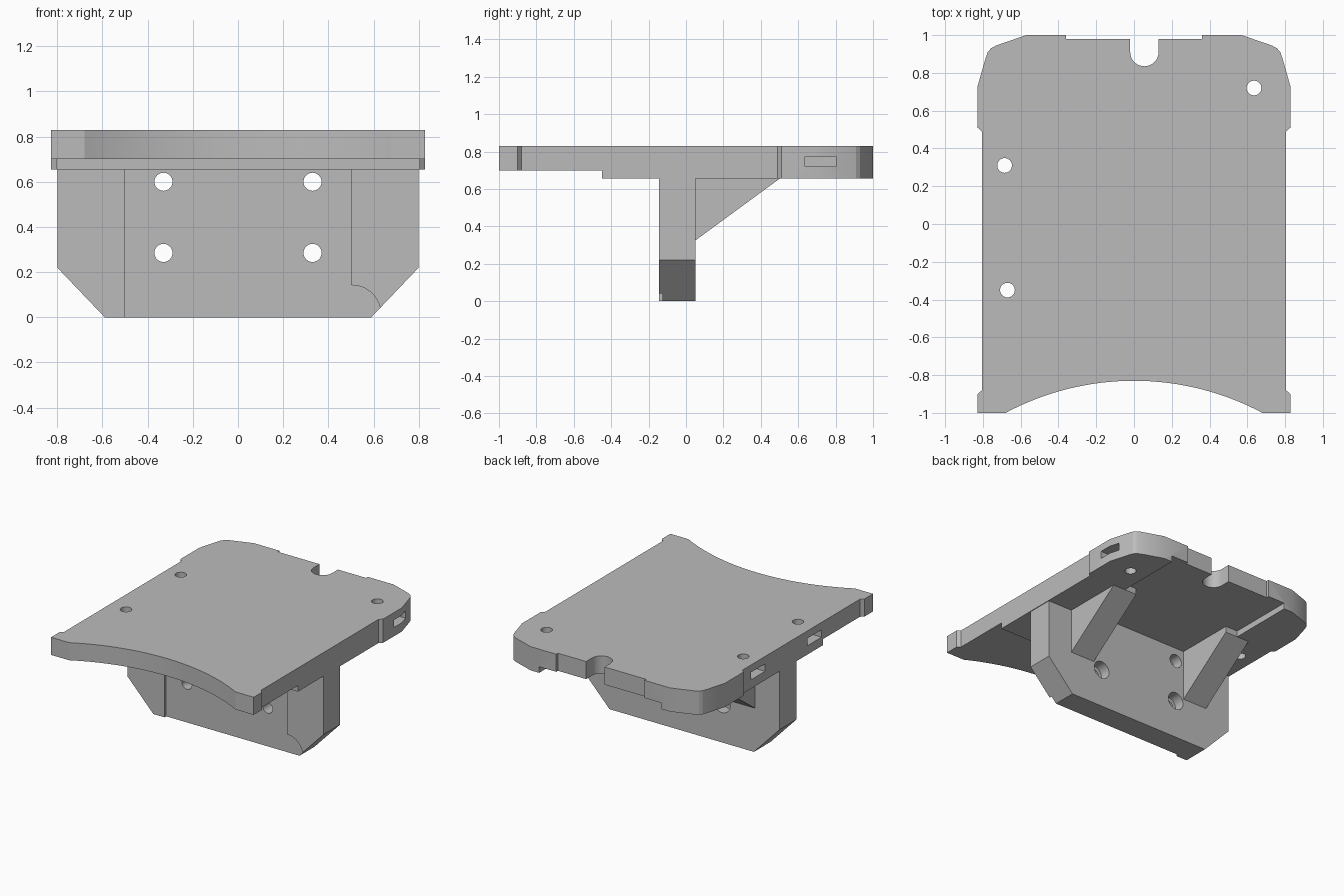
import bpy, bmesh, math
from mathutils import Matrix, Vector

old = bpy.data.objects.get("Cube")
if old:
    bpy.data.objects.remove(old, do_unlink=True)

grey = bpy.data.materials.new("plain grey")
grey.use_nodes = True
grey.diffuse_color = (0.5, 0.5, 0.5, 1)
grey.node_tree.nodes["Principled BSDF"].inputs["Base Color"].default_value = (0.5, 0.5, 0.5, 1)

AXES = {
    "z": lambda a, b, d: Vector((a, b, d)),   # outline in x, y
    "y": lambda a, b, d: Vector((a, d, b)),   # outline in x, z
    "x": lambda a, b, d: Vector((d, a, b)),   # outline in y, z
}


def prism(name, outline, lo, hi, axis="z"):
    """Extrude a closed outline along an axis."""
    place = AXES[axis]
    bm = bmesh.new()
    face = bm.faces.new([bm.verts.new(place(a, b, lo)) for a, b in outline])
    moved = bmesh.ops.extrude_face_region(bm, geom=[face])["geom"]
    verts = [v for v in moved if isinstance(v, bmesh.types.BMVert)]
    bmesh.ops.translate(bm, verts=verts, vec=place(0, 0, hi - lo))
    bmesh.ops.recalc_face_normals(bm, faces=bm.faces)
    mesh = bpy.data.meshes.new(name)
    bm.to_mesh(mesh)
    bm.free()
    mesh.materials.append(grey)
    obj = bpy.data.objects.new(name, mesh)
    bpy.context.collection.objects.link(obj)
    return obj


def rect(a0, a1, b0, b1):
    return [(a0, b0), (a1, b0), (a1, b1), (a0, b1)]


def arc(a, b, r, start, end, n):
    angles = [math.radians(start + (end - start) * i / n) for i in range(n + 1)]
    return [(a + r * math.cos(t), b + r * math.sin(t)) for t in angles]


def circle(a, b, r):
    return arc(a, b, r, 0, 360, 32)[:-1]


def cut(target, *args):
    """Subtract a prism and discard the cutter."""
    cutter = prism("cutter", *args)
    cutter.hide_render = True
    mod = target.modifiers.new("cut", "BOOLEAN")
    mod.operation = "DIFFERENCE"
    mod.solver = "EXACT"
    mod.object = cutter
    bpy.context.view_layer.objects.active = target
    bpy.ops.object.modifier_apply(modifier=mod.name)
    bpy.data.objects.remove(cutter, do_unlink=True)


TOP, THIN, UNDER = 0.83, 0.70, 0.655

# top plate: waisted sides, rounded back corners, arched front edge
side = [(0.828, -1), (0.828, -0.90), (0.805, -0.88), (0.805, 0.49), (0.828, 0.51),
        (0.828, 0.73), (0.785, 0.88), (0.774, 0.91), (0.757, 0.93), (0.73, 0.945),
        (0.57, 1), (0.36, 1), (0.36, 0.98)]
notch = [(0.13, 0.98)] + arc(0.055, 0.91, 0.075, 0, -180, 16) + [(-0.02, 0.98)]
half = math.degrees(math.asin(0.68 / 1.445))
front = arc(0, -2.275, 1.445, 90 + half, 90 - half, 32)
plate = prism("top_plate", side + notch + [(-x, y) for x, y in reversed(side)] + front, UNDER, TOP)

# underside steps: thin front lip and open recess behind the post
cut(plate, rect(-1, 1, -1.1, -0.45), 0.5, THIN)
cut(plate, rect(-0.5, 0.5, 0.05, 1.1), 0.5, THIN)

# screw holes, each with a nut slot opening on the near side
for x, y in [(0.635, 0.72), (-0.685, 0.31), (-0.67, -0.35)]:
    s = 1 if x > 0 else -1
    cut(plate, circle(x, y, 0.039), 0.5, 1)
    lo, hi = sorted((x - s * 0.08, s * 0.95))
    cut(plate, rect(y - 0.083, y + 0.083, 0.72, 0.775), lo, hi, "x")

# upright post with chamfered lower corners
post = prism("post", [(-0.59, 0), (0.59, 0), (0.8, 0.22), (0.8, UNDER),
                      (-0.8, UNDER), (-0.8, 0.22)], -0.145, 0.05, "y")

# shallow front recess with a rounded relief in one lower corner
relief = arc(0.505, 0.015, 0.127, -10, 90, 12)
cut(post, [(-0.5, -0.1), (0.63, -0.1)] + relief + [(0.5, 0.142), (0.5, 0.75), (-0.5, 0.75)],
    -0.3, -0.125, "y")

# bolt holes counterbored from the back
for x in (-0.33, 0.33):
    for z in (0.285, 0.60):
        cut(post, circle(x, z, 0.04), -0.3, 0.3, "y")
        cut(post, circle(x, z, 0.065 if z < 0.5 else 0.05), -0.03, 0.3, "y")

# triangular gussets between the post and the plate
gusset = [(0.05, 0.325), (0.5, UNDER), (0.5, THIN), (0.05, THIN)]
prism("left_gusset", gusset, 0.40, 0.60, "x")
prism("right_gusset", gusset, -0.60, -0.40, "x")

# smooth only the rounded walls
for obj in (plate, post):
    bpy.ops.object.select_all(action="DESELECT")
    obj.select_set(True)
    bpy.context.view_layer.objects.active = obj
    bpy.ops.object.shade_smooth_by_angle(angle=math.radians(20))
